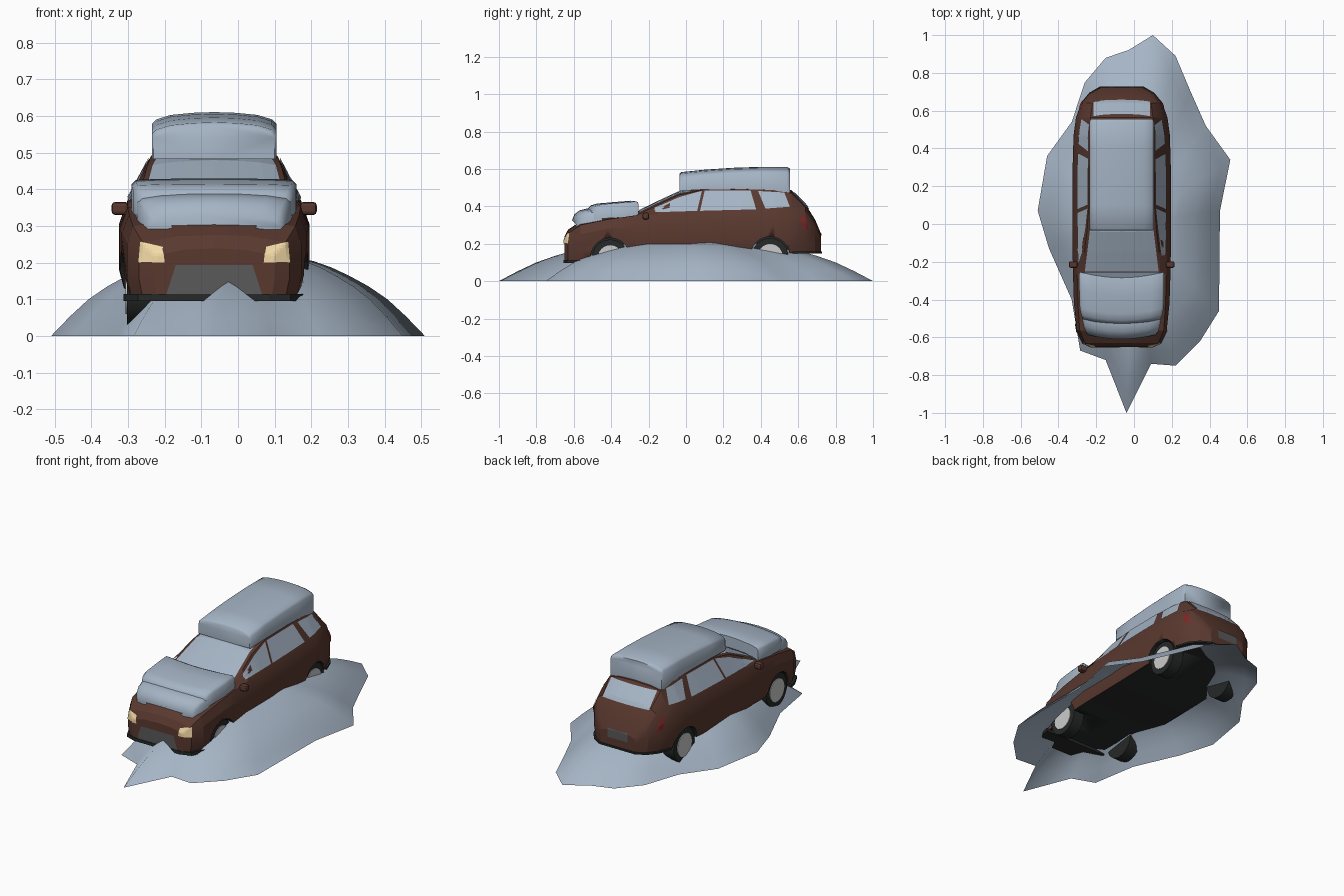
import bpy, bmesh, math
from mathutils import Vector
from mathutils.bvhtree import BVHTree

if "Cube" in bpy.data.objects:
    bpy.data.objects.remove(bpy.data.objects["Cube"])

CX = -0.065  # car centre line


def mat(name, col):
    m = bpy.data.materials.new(name)
    m.diffuse_color = (*col, 1)
    m.use_nodes = True
    m.node_tree.nodes["Principled BSDF"].inputs["Base Color"].default_value = m.diffuse_color
    return m


PAINT = mat("brown_paint", (0.1, 0.04, 0.028))
BLACK = mat("black_rubber", (0.02, 0.022, 0.022))
DARK = mat("dark_grey", (0.1, 0.1, 0.1))
LAMP = mat("cream_lamp", (0.9, 0.7, 0.38))
RED = mat("red_lamp", (0.2, 0.02, 0.02))
SNOW = mat("pale_snow", (0.38, 0.46, 0.56))


def make(name, verts, faces, material=None, smooth=None):
    me = bpy.data.meshes.new(name)
    me.from_pydata([tuple(v) for v in verts], [], faces)
    bm = bmesh.new()
    bm.from_mesh(me)
    bmesh.ops.recalc_face_normals(bm, faces=bm.faces)
    bm.to_mesh(me)
    bm.free()
    ob = bpy.data.objects.new(name, me)
    bpy.context.collection.objects.link(ob)
    if material:
        me.materials.append(material)
    if smooth:
        bpy.ops.object.select_all(action='DESELECT')
        ob.select_set(True)
        bpy.context.view_layer.objects.active = ob
        bpy.ops.object.shade_smooth_by_angle(angle=math.radians(smooth))
    return ob


def loft(name, sections, material=None, smooth=None, bow=0):
    """sections: (y, half ring of (x, z) from bottom centre to top centre)"""
    verts, faces = [], []
    for y, half in sections:
        ring = half + [(-x, z) for x, z in half[-2:0:-1]]
        verts += [(x + CX, y + bow * (x / .2) ** 2, z) for x, z in ring]
    n = 2 * len(sections[0][1]) - 2
    for s in range(len(sections) - 1):
        for i in range(n):
            a, b = s * n + i, s * n + (i + 1) % n
            faces.append((a, b, b + n, a + n))
    faces += [tuple(range(n)), tuple(range(len(verts) - n, len(verts)))]
    return make(name, verts, faces, material, smooth)


# car body: y, floor, half width, crease z, belt half width, belt z, roof half width, top z
stations = [
    (-.65, .105, .165, .19, .16, .22, .14, .235),
    (-.63, .105, .205, .20, .195, .255, .17, .272),
    (-.565, .11, .238, .25, .222, .30, .20, .315),
    (-.42, .12, .253, .28, .232, .33, .20, .345),
    (-.265, .13, .258, .29, .236, .352, .205, .365),
    (-.15, .132, .26, .293, .236, .358, .198, .421),
    (-.04, .133, .26, .295, .236, .362, .184, .472),
    (.09, .135, .26, .30, .236, .37, .174, .50),
    (.30, .14, .26, .305, .235, .375, .172, .504),
    (.47, .145, .255, .31, .23, .38, .17, .499),
    (.565, .15, .242, .315, .215, .385, .165, .482),
    (.64, .152, .213, .312, .19, .37, .155, .405),
    (.69, .153, .172, .27, .16, .30, .14, .325),
    (.722, .155, .115, .21, .11, .235, .095, .25),
]
rings = [(y, [(0, f), (w * .95, f), (w, f + .05), (w, c), (b, bz), (r, t - .012), (r * .6, t), (0, t + .004)])
         for y, f, w, c, b, bz, r, t in stations]
body = loft("car_body", rings, PAINT, 20)
body.data.materials.append(BLACK)
for p in body.data.polygons:
    if p.normal.z < -.9:
        p.material_index = 1
bvh = BVHTree.FromPolygons([v.co.copy() for v in body.data.vertices],
                           [tuple(p.vertices) for p in body.data.polygons])


def panel(name, corners, axis, sign, material=SNOW, flip=1):
    """four-cornered sheet laid on the body along an axis"""
    n, verts, faces = 8, [], []
    d = Vector((0, 0, 0))
    d[axis] = -sign
    a, b, c, e = [Vector(p) for p in corners]
    for j in range(n + 1):
        for i in range(n + 1):
            u, v = i / n, j / n
            p = a.lerp(b, u).lerp(e.lerp(c, u), v)
            o = {0: (0, p.x, p.y), 1: (p.x * flip + CX, 0, p.y), 2: (p.x * flip + CX, p.y, 0)}[axis]
            o = Vector(o)
            o[axis] += sign * 2
            hit, nor, _, _ = bvh.ray_cast(o, d)
            if hit is None:
                hit, nor, _, _ = bvh.find_nearest(o + d * 1.4)
            if nor.dot(d) > 0:
                nor = -nor
            verts.append(hit + nor * .004)
    for j in range(n):
        for i in range(n):
            k = j * (n + 1) + i
            faces.append((k, k + 1, k + n + 2, k + n + 1))
    return make(name, verts, faces, material)


# glass
for side, s in (("right", 1), ("left", -1)):
    panel(f"{side}_front_window", [(-.225, .364), (.06, .374), (.085, .481), (-.035, .448)], 0, s)
    panel(f"{side}_rear_window", [(.075, .374), (.375, .382), (.345, .484), (.10, .482)], 0, s)
    panel(f"{side}_quarter_window", [(.425, .386), (.555, .396), (.525, .472), (.385, .48)], 0, s)
    # lamps
    panel(f"{side}_tail_lamp", [(.625, .285), (.655, .275), (.635, .345), (.605, .35)], 0, s, RED)
    panel(f"{side}_headlamp", [(.135, .2), (.205, .2), (.2, .257), (.14, .243)], 1, -1, LAMP, s)
panel("windscreen", [(-.195, -.25), (.195, -.25), (.16, .03), (-.16, .03)], 2, 1)
panel("rear_screen", [(-.15, .385), (.15, .385), (.148, .47), (-.148, .47)], 1, 1)
panel("grille", [(-.13, .115), (.13, .115), (.105, .193), (-.105, .193)], 1, -1, DARK)
panel("number_plate", [(-.065, .205), (.065, .205), (.065, .255), (-.065, .255)], 1, 1, DARK)


# bumper lips
def lip(name, pts, z, h):
    loft(name, [(y, [(0, z), (w, z), (w, z + h), (0, z + h)]) for y, w in pts], BLACK)


lip("front_lip", [(-.655, .15), (-.635, .208), (-.57, .241), (-.53, .248)], .096, .018)
lip("rear_lip", [(.57, .24), (.645, .213), (.695, .172), (.728, .115)], .149, .01)


def cylinder(name, x, y, z, r, depth, material, seg=24):
    bpy.ops.mesh.primitive_cylinder_add(vertices=seg, radius=r, depth=depth, location=(x + CX, y, z),
                                        rotation=(0, math.pi / 2, 0))
    ob = bpy.context.object
    ob.name = name
    if material:
        ob.data.materials.append(material)
    bpy.ops.object.shade_smooth_by_angle(angle=math.radians(35))
    return ob


# wheels and arches
for end, y, z in (("front", -.405, .126), ("rear", .45, .133)):
    for side, s in (("right", 1), ("left", -1)):
        cut = cylinder(f"{end}_{side}_arch_cutter", s * .23, y, z, .105, .14, BLACK)
        cut.hide_render = True
        cut.hide_viewport = True
        cut.display_type = 'WIRE'
        m = body.modifiers.new("arch", 'BOOLEAN')
        m.operation, m.object, m.solver = 'DIFFERENCE', cut, 'EXACT'
        cylinder(f"{end}_{side}_tyre", s * .203, y, z, .097, .07, BLACK)
        cylinder(f"{end}_{side}_hub", s * .206, y, z, .066, .072, None)

# door mirrors
for side, s in (("right", 1), ("left", -1)):
    for part, x, z, size in (("mirror", .257, .348, (.046, .035, .036)), ("mirror_arm", .235, .345, (.04, .02, .012))):
        bpy.ops.mesh.primitive_cube_add(size=1, location=(CX + s * x, -.215, z))
        ob = bpy.context.object
        ob.name = f"{side}_{part}"
        ob.scale = size
        ob.data.materials.append(PAINT)
        bpy.ops.object.transform_apply(location=False, rotation=False, scale=True)
        if part == "mirror":
            b = ob.modifiers.new("bevel", 'BEVEL')
            b.width, b.segments = .01, 2


# snow slabs on roof and bonnet: y, half width, bottom z, top z
def snow(name, rows, droop, bow=0):
    loft(name, [(y, [(0, b), (w * .5, b), (w, b), (w, t - droop - .012), (w - .012, t - droop),
                     (w * .7, t - droop * .4), (w * .35, t - droop * .1), (0, t)])
                for y, w, b, t in rows], SNOW, 60, bow)


snow("roof_snow", [(-.035, .165, .483, .573), (-.025, .17, .483, .583), (.1, .17, .49, .596), (.25, .17, .49, .606),
                   (.4, .17, .49, .611), (.54, .17, .475, .611), (.556, .165, .475, .602)], .02)
snow("bonnet_snow_front", [(-.61, .18, .285, .325), (-.597, .192, .285, .357), (-.57, .202, .29, .378),
                           (-.53, .21, .30, .388), (-.48, .213, .31, .386)], .012, .03)
snow("bonnet_snow_back", [(-.53, .205, .33, .385), (-.51, .215, .33, .405), (-.475, .222, .335, .415),
                          (-.38, .225, .34, .423), (-.295, .225, .345, .43), (-.285, .222, .345, .426)], .004, .025)

# snow drift: ragged outline raised into an open dome
rim = [(.1, 1), (.22, .89), (.3, .7), (.38, .52), (.51, .34), (.455, .07), (.45, -.46), (.35, -.62), (.22, -.75),
       (.09, -.74), (-.04, -1), (-.15, -.72), (-.285, -.67), (-.33, -.4), (-.45, -.13), (-.51, .07), (-.46, .36),
       (-.33, .54), (-.26, .75), (-.15, .88), (-.03, .92)]
levels = [(1, 0), (.9, .053), (.8, .1), (.7, .135), (.6, .163), (.5, .187), (.4, .205), (.2, .212)]
n = len(rim)
verts = [(x * t, y * t, z) for t, z in levels for x, y in rim] + [(0, 0, .215)]
faces = [(k * n + i, k * n + (i + 1) % n, (k + 1) * n + (i + 1) % n, (k + 1) * n + i)
         for k in range(len(levels) - 1) for i in range(n)]
last = (len(levels) - 1) * n
faces += [(last + i, last + (i + 1) % n, len(verts) - 1) for i in range(n)]
make("snow_drift", verts, faces, SNOW, 120)
